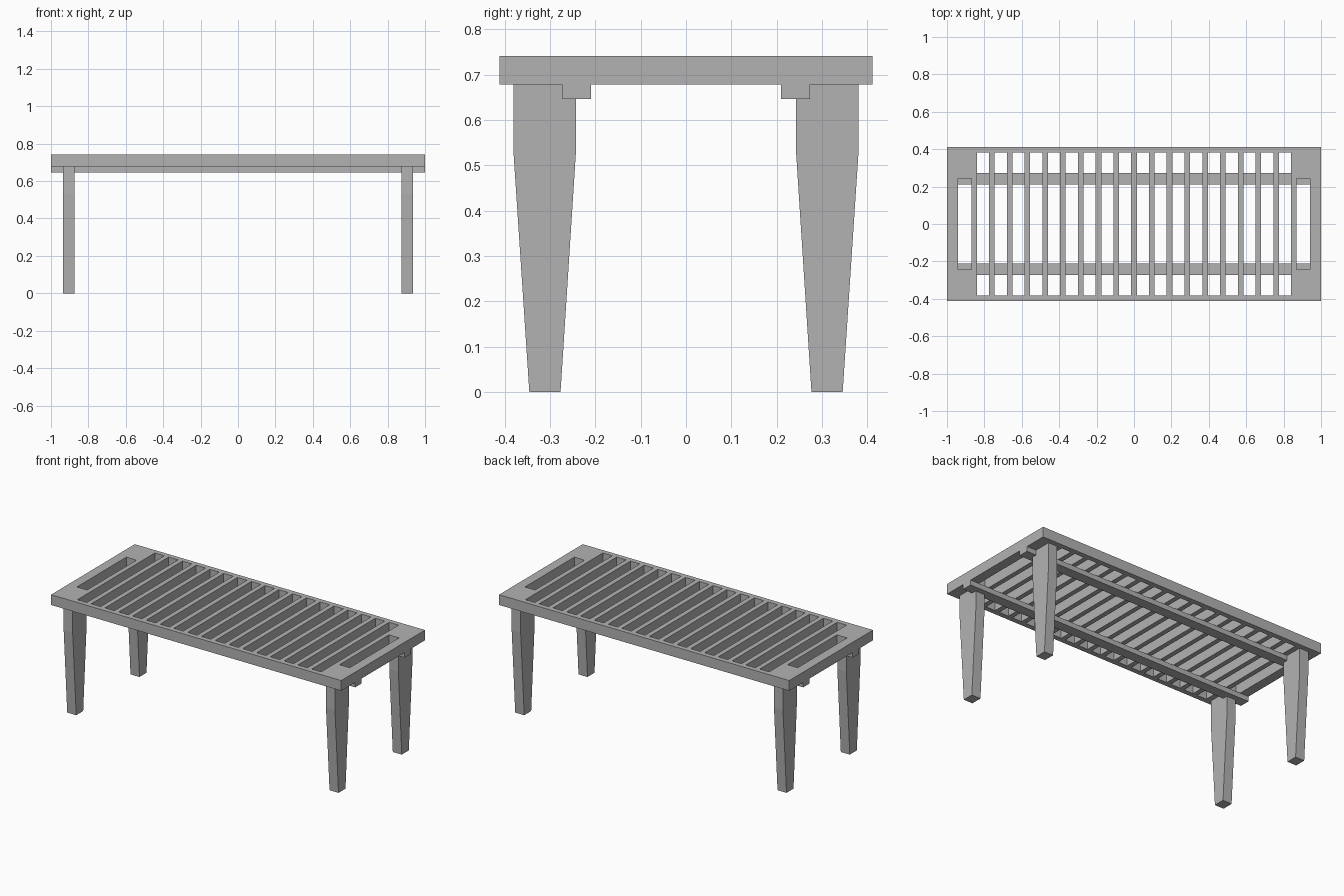
import bpy
import bmesh

if "Cube" in bpy.data.objects:
    bpy.data.objects.remove(bpy.data.objects["Cube"], do_unlink=True)

grey = bpy.data.materials.new("plain_grey")
grey.use_nodes = True
colour = (0.45, 0.45, 0.45, 1)
grey.diffuse_color = colour
grey.node_tree.nodes["Principled BSDF"].inputs["Base Color"].default_value = colour

TOP, UNDER, RAIL_UNDER, KNEE = 0.742, 0.678, 0.647, 0.53
HALF_X, HALF_Y = 1.0, 0.412


def finish(name, bm):
    bmesh.ops.recalc_face_normals(bm, faces=bm.faces)
    mesh = bpy.data.meshes.new(name)
    bm.to_mesh(mesh)
    bm.free()
    mesh.materials.append(grey)
    obj = bpy.data.objects.new(name, mesh)
    bpy.context.collection.objects.link(obj)
    return obj


def extrude(bm, faces, vector):
    """Turn flat faces into a closed solid."""
    result = bmesh.ops.extrude_face_region(bm, geom=faces, use_keep_orig=True)
    verts = [g for g in result["geom"] if isinstance(g, bmesh.types.BMVert)]
    bmesh.ops.translate(bm, verts=verts, vec=vector)


# Slatted top: one slab with eighteen long slots and a shorter slot at each end
PITCH, SLOT, COUNT = 0.095, 0.065, 18
first = -((COUNT - 1) * PITCH + SLOT) / 2
slots = [(first + i * PITCH, first + i * PITCH + SLOT, 0.381) for i in range(COUNT)]
slots += [(-0.94, -0.87, 0.243), (0.87, 0.94, 0.243)]

xs = sorted([-HALF_X, HALF_X] + [edge for s in slots for edge in s[:2]])
ys = [-HALF_Y, -0.381, -0.243, 0.243, 0.381, HALF_Y]


def is_open(x, y):
    return any(a < x < b and abs(y) < reach for a, b, reach in slots)


bm = bmesh.new()
grid = [[bm.verts.new((x, y, UNDER)) for y in ys] for x in xs]
for i in range(len(xs) - 1):
    for j in range(len(ys) - 1):
        if not is_open((xs[i] + xs[i + 1]) / 2, (ys[j] + ys[j + 1]) / 2):
            bm.faces.new((grid[i][j], grid[i + 1][j],
                          grid[i + 1][j + 1], grid[i][j + 1]))
loose = [v for v in bm.verts if not v.link_faces]
bmesh.ops.delete(bm, geom=loose, context="VERTS")
extrude(bm, list(bm.faces), (0, 0, TOP - UNDER))
finish("slatted_top", bm)


def prism(name, outline, x0, x1):
    """Extrude a (y, z) outline along x."""
    bm = bmesh.new()
    face = bm.faces.new([bm.verts.new((x0, y, z)) for y, z in outline])
    extrude(bm, [face], (x1 - x0, 0, 0))
    return finish(name, bm)


# Long support rails and tapered legs, mirrored front to back and side to side
rail = [(0.21, RAIL_UNDER), (0.274, RAIL_UNDER), (0.274, UNDER), (0.21, UNDER)]
leg = [(0.277, 0), (0.346, 0), (0.381, KNEE), (0.381, UNDER),
       (0.243, UNDER), (0.243, KNEE)]
for end, sy in (("front", -1), ("back", 1)):
    prism(end + "_rail", [(sy * y, z) for y, z in rail], -HALF_X, HALF_X)
    for side, sx in (("left", 1), ("right", -1)):
        prism(f"{end}_{side}_leg", [(sy * y, z) for y, z in leg],
              sx * 0.873, sx * 0.935)
